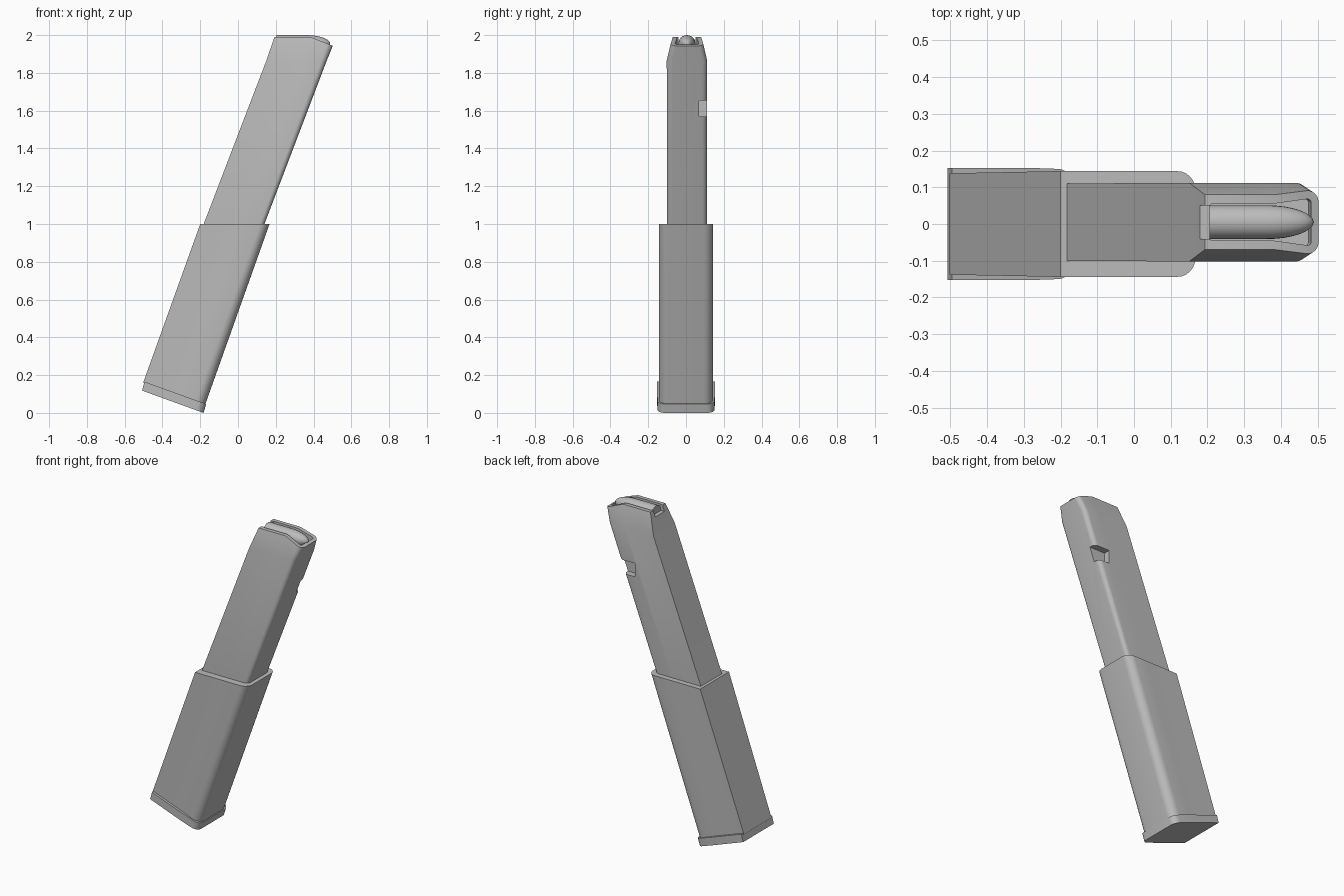
import bpy, bmesh, math

old = bpy.data.objects.get("Cube")
if old:
    bpy.data.objects.remove(old, do_unlink=True)

metal = bpy.data.materials.new("plain grey")
metal.use_nodes = True
grey = (0.5, 0.5, 0.5, 1)
metal.diffuse_color = grey
metal.node_tree.nodes["Principled BSDF"].inputs["Base Color"].default_value = grey


def ring(x0, x1, back_w, front_w, r, height, cy=0.0, mid=0.62):
    """Cross-section: square back corners, rounded front corners; height is a function of x."""
    half = [(x0, back_w), (x0 + (x1 - x0) * mid, back_w)]
    for i in range(7):
        a = math.pi / 2 * (1 - i / 6)
        half.append((x1 - r + r * math.cos(a), front_w - r + r * math.sin(a)))
    pts = half + [(x, -y) for x, y in reversed(half)]
    return [(x, y + cy, height(x)) for x, y in pts]


def flat(z):
    return lambda x: z


def slope(xa, za, xb, zb):
    return lambda x: za + (zb - za) * (x - xa) / (xb - xa)


def lip_height(x):
    return 1.99 - max(0, x - 0.385) * 0.4


def finish(name, bm):
    bmesh.ops.recalc_face_normals(bm, faces=bm.faces)
    me = bpy.data.meshes.new(name)
    bm.to_mesh(me)
    bm.free()
    ob = bpy.data.objects.new(name, me)
    bpy.context.collection.objects.link(ob)
    me.materials.append(metal)
    return ob


def loft(name, rings):
    bm = bmesh.new()
    loops = [[bm.verts.new(p) for p in r] for r in rings]
    n = len(loops[0])
    for a, b in zip(loops, loops[1:]):
        for i in range(n):
            j = (i + 1) % n
            bm.faces.new((a[i], a[j], b[j], b[i]))
    bm.faces.new(loops[0])
    bm.faces.new(loops[-1])
    return finish(name, bm)


def smooth(ob):
    bpy.ops.object.select_all(action="DESELECT")
    ob.select_set(True)
    bpy.context.view_layer.objects.active = ob
    bpy.ops.object.shade_smooth_by_angle(angle=math.radians(30))


def cut_box(ob, lo, hi):
    bm = bmesh.new()
    bmesh.ops.create_cube(bm, size=1)
    for v in bm.verts:
        v.co = [lo[i] if v.co[i] < 0 else hi[i] for i in range(3)]
    cutter = finish("cutter", bm)
    cutter.hide_render = True
    mod = ob.modifiers.new("cut", "BOOLEAN")
    mod.operation = "DIFFERENCE"
    mod.solver = "EXACT"
    mod.object = cutter
    bpy.context.view_layer.objects.active = ob
    bpy.ops.object.modifier_apply(modifier=mod.name)
    bpy.data.objects.remove(cutter, do_unlink=True)


# Base plate, square to the leaning axis
base = loft("base_plate", [
    ring(-0.508, -0.183, 0.153, 0.15, 0.04, slope(-0.508, 0.118, -0.183, 0.0)),
    ring(-0.495, -0.168, 0.153, 0.15, 0.04, slope(-0.495, 0.165, -0.168, 0.047)),
])

# Wide lower sleeve
sleeve = loft("lower_sleeve", [
    ring(-0.502, -0.175, 0.138, 0.142, 0.05, slope(-0.502, 0.16, -0.175, 0.04)),
    ring(-0.20, 0.167, 0.144, 0.144, 0.05, flat(1.0)),
])

# Narrow upper tube with tapered lips and an open well
CY = 0.005
tube = loft("upper_tube", [
    ring(-0.22, 0.102, 0.105, 0.105, 0.025, flat(0.9), CY),
    ring(0.15, 0.47, 0.107, 0.107, 0.03, flat(1.865), CY),
    ring(0.193, 0.502, 0.075, 0.086, 0.03, lip_height, CY),
    ring(0.21, 0.482, 0.05, 0.063, 0.01, lip_height, CY),
    ring(0.21, 0.475, 0.05, 0.063, 0.01, flat(1.88), CY),
])
# Rear opening between the lips, and the catch notch on the front corner
cut_box(tube, (0.1, CY - 0.046, 1.952), (0.23, CY + 0.046, 2.1))
cut_box(tube, (0.28, 0.07, 1.57), (0.5, 0.2, 1.655))

# Round-nosed insert lying in the well
RADIUS, AXIS_Z, SIDES = 0.046, 1.954, 24
profile = [(0.205, RADIUS), (0.36, RADIUS)]
for i in range(1, 9):
    a = math.pi / 2 * i / 8
    profile.append((0.36 + 0.128 * math.sin(a), max(0.002, RADIUS * math.cos(a))))
insert = loft("round_nosed_insert", [
    [(x, CY + r * math.cos(k * math.tau / SIDES), AXIS_Z + r * math.sin(k * math.tau / SIDES))
     for k in range(SIDES)] for x, r in profile])

for part in (base, sleeve, tube, insert):
    smooth(part)
